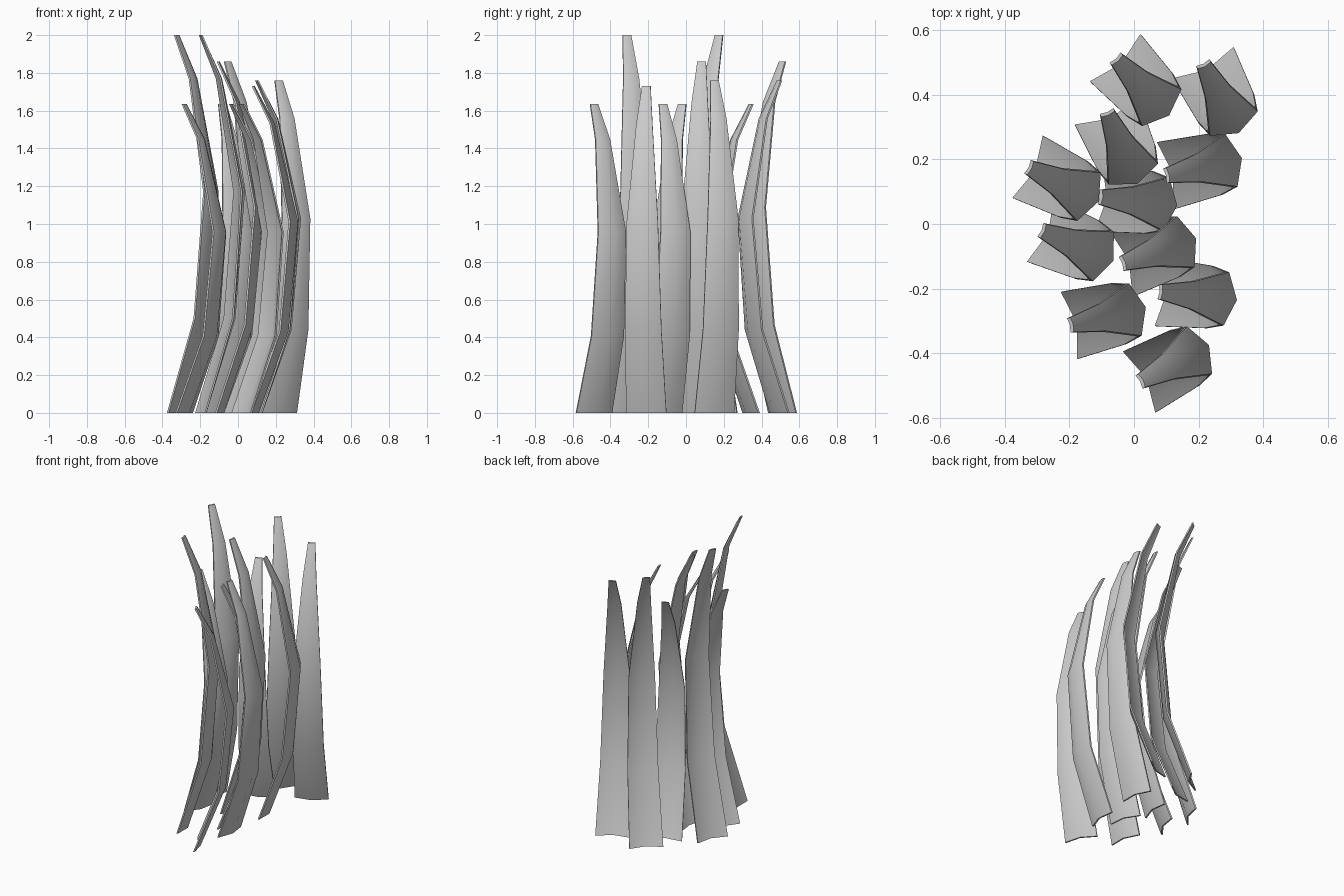
import bpy, bmesh
from math import radians
from mathutils import Matrix

if "Cube" in bpy.data.objects:
    bpy.data.objects.remove(bpy.data.objects["Cube"])

# Blade profile: height fraction, forward offset, half width, ridge depth
LEVELS = [(0.0, 0.0, 0.107, 0.026),
          (0.25, 0.152, 0.097, 0.032),
          (0.585, 0.202, 0.083, 0.033),
          (0.885, 0.097, 0.043, 0.014),
          (1.0, 0.0, 0.023, 0.004)]
THICK = 0.01

# Each blade: x, y, facing angle, height
BLADES = [(-0.055, 0.511, -47, 1.86),
          (0.215, 0.495, -63, 1.76),
          (-0.083, 0.345, -67, 1.635),
          (0.10, 0.15, 13, 1.76),
          (-0.325, 0.175, -26, 2.0),
          (-0.105, 0.083, -6, 1.86),
          (-0.285, -0.02, -23, 1.635),
          (-0.035, -0.122, 19, 1.635),
          (0.08, -0.21, -6, 1.73),
          (-0.197, -0.313, 13.4, 2.0),
          (0.02, -0.487, 28, 1.635)]


def make_blade(name, x, y, angle, height):
    bm = bmesh.new()
    rings = []
    for f, d, w, r in LEVELS:
        # V-shaped section: front side, then back side reversed
        front = [(d, -w), (d + r, 0), (d, w)]
        t = THICK / 2
        pts = [(px + t, py) for px, py in front] + [(px - t, py) for px, py in reversed(front)]
        rings.append([bm.verts.new((px, py, f * height)) for px, py in pts])
    for a, b in zip(rings, rings[1:]):
        for i in range(6):
            j = (i + 1) % 6
            bm.faces.new((a[i], a[j], b[j], b[i]))
    # End caps, split at the ridge
    for ring in (rings[0], rings[-1]):
        bm.faces.new((ring[0], ring[1], ring[4], ring[5]))
        bm.faces.new((ring[1], ring[2], ring[3], ring[4]))
    bmesh.ops.recalc_face_normals(bm, faces=bm.faces)
    mesh = bpy.data.meshes.new(name)
    bm.to_mesh(mesh)
    bm.free()
    obj = bpy.data.objects.new(name, mesh)
    bpy.context.collection.objects.link(obj)
    obj.matrix_world = Matrix.Translation((x, y, 0)) @ Matrix.Rotation(radians(angle), 4, 'Z')
    return obj


# Cluster of curved blades
bpy.ops.object.select_all(action='DESELECT')
for n, spec in enumerate(BLADES, 1):
    blade = make_blade(f"leaf_blade_{n}", *spec)
    blade.select_set(True)
    bpy.context.view_layer.objects.active = blade
bpy.ops.object.shade_smooth_by_angle(angle=radians(50))
